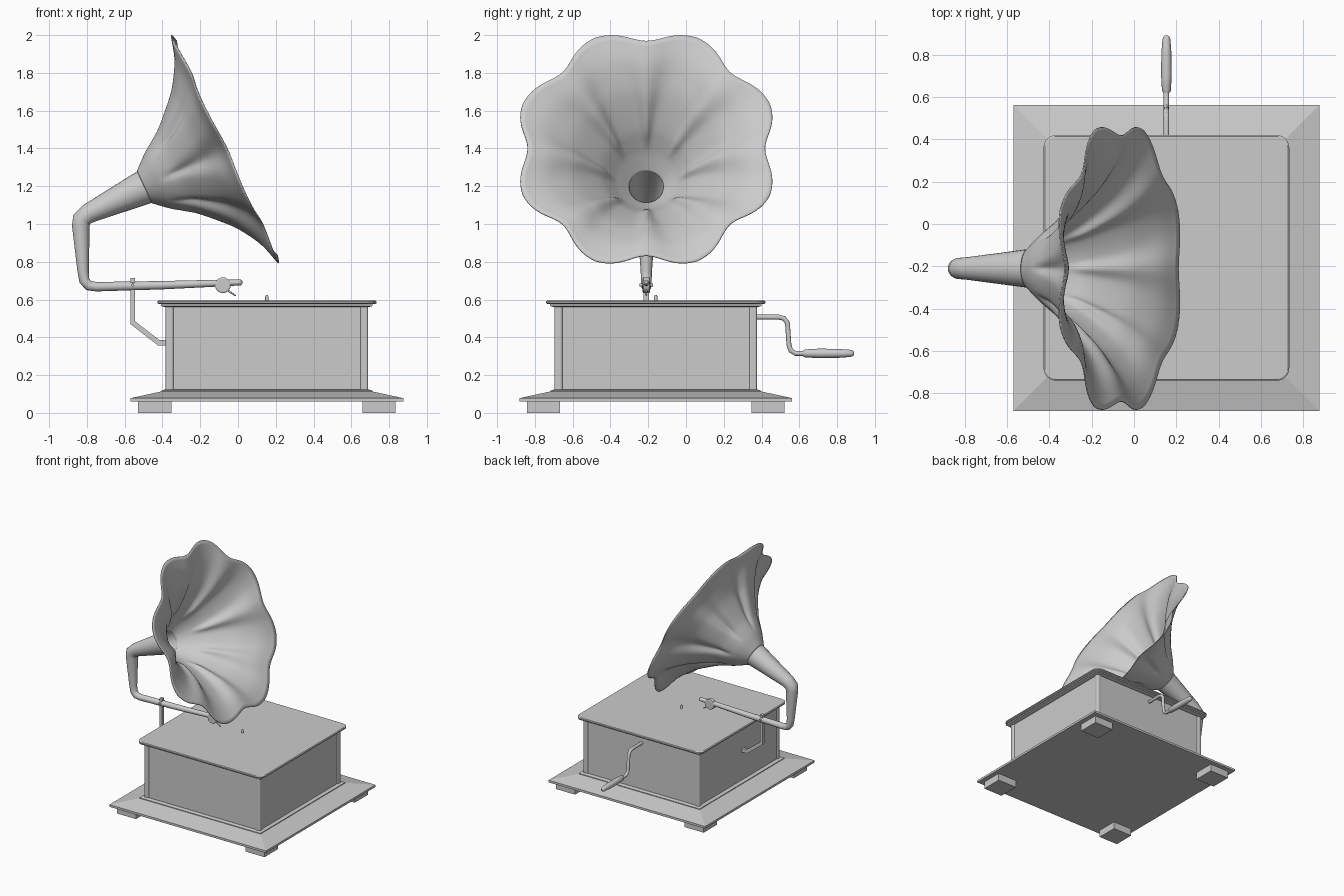
import bpy, bmesh, math
from mathutils import Vector

cube = bpy.data.objects.get("Cube")
if cube:
    bpy.data.objects.remove(cube, do_unlink=True)

grey = bpy.data.materials.new("plain_grey")
grey.use_nodes = True
grey.diffuse_color = (0.6, 0.6, 0.6, 1)
grey.node_tree.nodes["Principled BSDF"].inputs["Base Color"].default_value = (0.6, 0.6, 0.6, 1)

CX, CY = 0.153, -0.16      # cabinet centre
ARM_Y = -0.21              # plane of the arm and horn


def finish(obj, angle=None):
    obj.data.materials.clear()
    obj.data.materials.append(grey)
    if angle:
        bpy.ops.object.select_all(action='DESELECT')
        obj.select_set(True)
        bpy.context.view_layer.objects.active = obj
        bpy.ops.object.shade_smooth_by_angle(angle=math.radians(angle))
    return obj


def from_bmesh(name, bm, angle=None):
    bmesh.ops.recalc_face_normals(bm, faces=bm.faces)
    mesh = bpy.data.meshes.new(name)
    bm.to_mesh(mesh)
    bm.free()
    obj = bpy.data.objects.new(name, mesh)
    bpy.context.collection.objects.link(obj)
    return finish(obj, angle)


def stack(name, levels, corner=0.0, steps=1, angle=None):
    """Square slab built from (half width, height) levels with rounded corners."""
    bm = bmesh.new()
    rings = []
    for half, z in levels:
        ring = []
        for q in range(4):
            mid = math.pi / 4 + q * math.pi / 2
            sx, sy = math.copysign(1, math.cos(mid)), math.copysign(1, math.sin(mid))
            for k in range(steps):
                a = q * math.pi / 2 + (k / (steps - 1) * math.pi / 2 if steps > 1 else math.pi / 4)
                x = sx * (half - corner) + corner * math.cos(a)
                y = sy * (half - corner) + corner * math.sin(a)
                ring.append(bm.verts.new((CX + x, CY + y, z)))
        rings.append(ring)
    n = len(rings[0])
    for a, b in zip(rings, rings[1:]):
        for i in range(n):
            bm.faces.new((a[i], a[(i + 1) % n], b[(i + 1) % n], b[i]))
    bm.faces.new(rings[0][::-1])
    bm.faces.new(rings[-1])
    return from_bmesh(name, bm, angle)


def box(name, centre, size, bevel=0.0):
    bm = bmesh.new()
    bmesh.ops.create_cube(bm, size=1)
    bmesh.ops.scale(bm, verts=bm.verts, vec=size)
    bmesh.ops.translate(bm, verts=bm.verts, vec=centre)
    obj = from_bmesh(name, bm)
    if bevel:
        mod = obj.modifiers.new("round", 'BEVEL')
        mod.width, mod.segments = bevel, 3
    return obj


def tube(name, points, caps=True, resolution=6, angle=40):
    """Round sweep through (position, radius) points."""
    curve = bpy.data.curves.new(name, 'CURVE')
    curve.dimensions = '3D'
    curve.bevel_depth = 1
    curve.bevel_resolution = resolution
    curve.use_fill_caps = caps
    spline = curve.splines.new('POLY')
    spline.points.add(len(points) - 1)
    for p, (pos, radius) in zip(spline.points, points):
        p.co = (*pos, 1)
        p.radius = radius
    obj = bpy.data.objects.new(name, curve)
    bpy.context.collection.objects.link(obj)
    bpy.ops.object.select_all(action='DESELECT')
    obj.select_set(True)
    bpy.context.view_layer.objects.active = obj
    bpy.ops.object.convert(target='MESH')
    return finish(bpy.context.view_layer.objects.active, angle)


# Cabinet: plinth, mouldings, panels and lid
stack("plinth", [(0.722, 0.06), (0.722, 0.078), (0.69, 0.085), (0.565, 0.112)])
stack("lower_moulding", [(0.558, 0.1), (0.558, 0.118), (0.543, 0.123)])
stack("cabinet", [(0.528, 0.11), (0.528, 0.57)])
stack("upper_moulding", [(0.54, 0.56), (0.56, 0.566), (0.56, 0.578)])
stack("lid", [(0.572, 0.576), (0.58, 0.581), (0.58, 0.59), (0.574, 0.595)], 0.06, 8, 30)

for sx, side in ((-1, "right"), (1, "left")):
    for sy, end in ((-1, "front"), (1, "back")):
        box(f"{end}_{side}_foot", (CX + sx * 0.594, CY + sy * 0.594, 0.032), (0.176, 0.176, 0.064))
        box(f"{end}_{side}_post", (CX + sx * 0.515, CY + sy * 0.515, 0.342), (0.042, 0.042, 0.46), 0.012)

# Turntable spindle
tube("spindle", [((CX, CY, 0.59), 0.009), ((CX, CY, 0.615), 0.009), ((CX, CY, 0.623), 0.006)])

# Winding crank
crank = [(0.34, 0.507), (0.49, 0.507), (0.52, 0.5), (0.537, 0.475), (0.545, 0.36),
         (0.555, 0.33), (0.58, 0.315), (0.64, 0.315)]
tube("crank_rod", [((CX, y, z), 0.013) for y, z in crank])
grip = [(0.62, 0.016), (0.63, 0.021), (0.7, 0.025), (0.8, 0.024), (0.87, 0.019), (0.885, 0.014), (0.89, 0.006)]
tube("crank_handle", [((CX, y, 0.315), r) for y, r in grip])

# Tone arm: thin tube widening through two bends into the horn neck
arm = [(0.025, 0.69, 0.006), (0.015, 0.69, 0.015), (-0.1, 0.687, 0.018), (-0.4, 0.676, 0.022),
       (-0.75, 0.668, 0.025), (-0.79, 0.674, 0.027), (-0.813, 0.7, 0.028), (-0.82, 0.75, 0.03),
       (-0.832, 0.99, 0.047), (-0.828, 1.025, 0.05), (-0.79, 1.056, 0.053), (-0.494, 1.196, 0.092)]
tube("tone_arm", [((x, ARM_Y, z), r) for x, z, r in arm], caps=False, resolution=10)

# Sound box and needle
tube("sound_box", [((-0.08, ARM_Y + s * 0.02, 0.676), r) for s, r in
                   ((-1, 0.034), (-0.8, 0.042), (0.8, 0.042), (1, 0.034))], angle=30)
tube("needle", [((-0.06, ARM_Y, 0.652), 0.006), ((-0.012, ARM_Y, 0.62), 0.003)])

# Bent square bracket carrying the arm
bm = bmesh.new()
outline = [(-0.569, 0.715), (-0.569, 0.47), (-0.425, 0.358), (-0.37, 0.358),
           (-0.37, 0.385), (-0.415, 0.385), (-0.545, 0.485), (-0.545, 0.715)]
face = bm.faces.new([bm.verts.new((x, ARM_Y - 0.014, z)) for x, z in outline])
grown = bmesh.ops.extrude_face_region(bm, geom=[face])["geom"]
bmesh.ops.translate(bm, vec=(0, 0.028, 0), verts=[v for v in grown if isinstance(v, bmesh.types.BMVert)])
from_bmesh("arm_bracket", bm)
tube("bracket_pin", [((-0.557, ARM_Y - 0.035, 0.677), 0.008), ((-0.557, ARM_Y + 0.035, 0.677), 0.008)])

# Horn: flared shell with eight petals separated by pinched grooves
flare = [(0.366, 0.092), (0.4, 0.122), (0.45, 0.165), (0.5, 0.202), (0.573, 0.26),
         (0.69, 0.385), (0.75, 0.475), (0.8, 0.58), (0.833, 0.71)]


def spline_points(pts, steps=4):
    pts = [Vector(p) for p in pts]
    ext = [2 * pts[0] - pts[1]] + pts + [2 * pts[-1] - pts[-2]]
    out = []
    for a, b, c, d in zip(ext, ext[1:], ext[2:], ext[3:]):
        for k in range(steps):
            u = k / steps
            out.append(0.5 * (2 * b + (c - a) * u + (2 * a - 5 * b + 4 * c - d) * u ** 2
                              + (3 * b - a - 3 * c + d) * u ** 3))
    return out + [pts[-1]]


SEG, PETALS = 160, 8
origin = Vector((-0.825, ARM_Y, 1.04))
axis = Vector((0.905, 0, 0.426)).normalized()
up = Vector((-axis.z, 0, axis.x))
side = Vector((0, 1, 0))
pitch = math.tau / PETALS
bm = bmesh.new()
rings = []
for t, radius in spline_points(flare):
    rise = min(max((t - 0.44) / 0.16, 0), 1)
    rise = rise * rise * (3 - 2 * rise)
    s = (t - 0.366) / (0.833 - 0.366)
    width = 0.09 + 0.13 * s ** 3
    ring = []
    for i in range(SEG):
        a = i * math.tau / SEG
        off = (a + pitch / 2) % pitch - pitch / 2
        groove = math.exp(-(off / width) ** 2)
        r = radius * (1 - 0.115 * rise * groove)
        along = t + 0.014 * s ** 4 * groove
        ring.append(bm.verts.new(origin + axis * along + (up * math.cos(a) + side * math.sin(a)) * r))
    rings.append(ring)
for a, b in zip(rings, rings[1:]):
    for i in range(SEG):
        bm.faces.new((a[i], a[(i + 1) % SEG], b[(i + 1) % SEG], b[i]))
horn = from_bmesh("horn", bm, 60)
shell = horn.modifiers.new("thickness", 'SOLIDIFY')
shell.thickness, shell.offset = 0.006, 0
